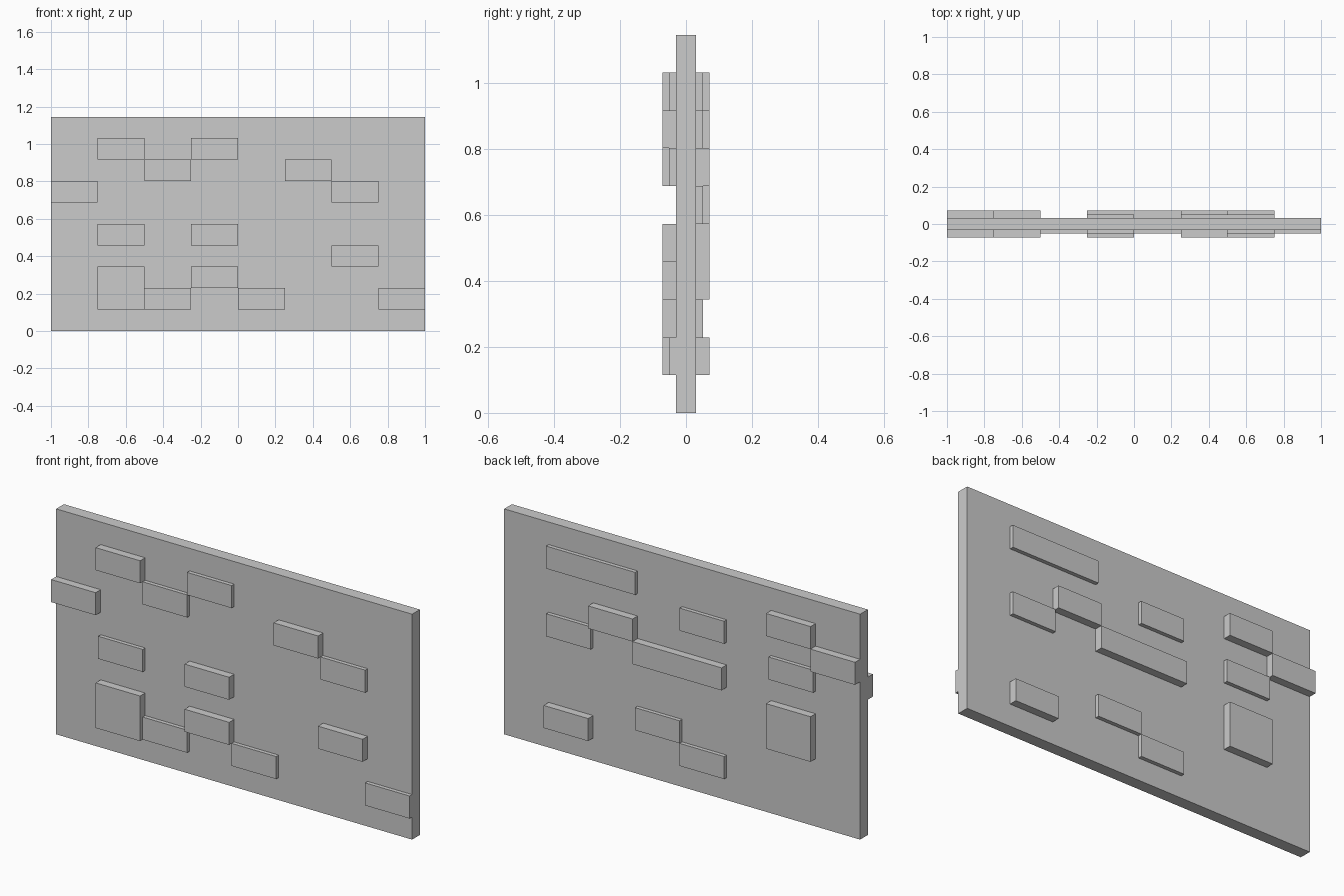
import bpy

if "Cube" in bpy.data.objects:
    bpy.data.objects.remove(bpy.data.objects["Cube"])

COL, ROW = 0.25, 0.1145      # brick grid
WALL, THIN, THICK = 0.031, 0.051, 0.0715   # distances from the wall centre plane


def box(name, x0, x1, y0, y1, z0, z1):
    bpy.ops.mesh.primitive_cube_add(size=1, location=((x0 + x1) / 2, (y0 + y1) / 2, (z0 + z1) / 2))
    ob = bpy.context.object
    ob.name = name
    ob.scale = (x1 - x0, y1 - y0, z1 - z0)
    bpy.ops.object.transform_apply(location=False, rotation=False, scale=True)
    return ob


def brick(name, side, col, row, depth, wide=1, tall=1):
    # columns count from the left as seen when facing that side
    a = side * (1 - COL * col)
    b = side * (1 - COL * (col + wide))
    y0, y1 = sorted((side * WALL, side * depth))
    box(name, min(a, b), max(a, b), y0, y1, ROW * row, ROW * (row + tall))


# Wall slab
box("wall", -1, 1, -WALL, WALL, 0, ROW * 10)

# Raised bricks: column, row, depth, (columns wide, rows tall)
front = [(1, 8, THICK), (3, 8, THIN), (2, 7, THIN), (0, 6, THICK), (5, 7, THICK),
         (6, 6, THIN), (1, 4, THIN), (3, 4, THICK), (1, 1, THICK, 1, 2), (2, 1, THIN),
         (3, 2, THICK), (4, 1, THIN), (6, 3, THICK), (7, 1, THIN)]
back = [(1, 8, THIN, 2), (1, 5, THIN), (2, 6, THICK), (3, 5, THICK, 2), (4, 7, THIN),
        (6, 8, THICK), (7, 7, THICK), (6, 6, THIN), (6, 3, THICK, 1, 2), (1, 1, THICK),
        (3, 2, THIN), (4, 1, THIN)]

for b in front:
    brick("front_brick", -1, *b)
for b in back:
    brick("back_brick", 1, *b)
